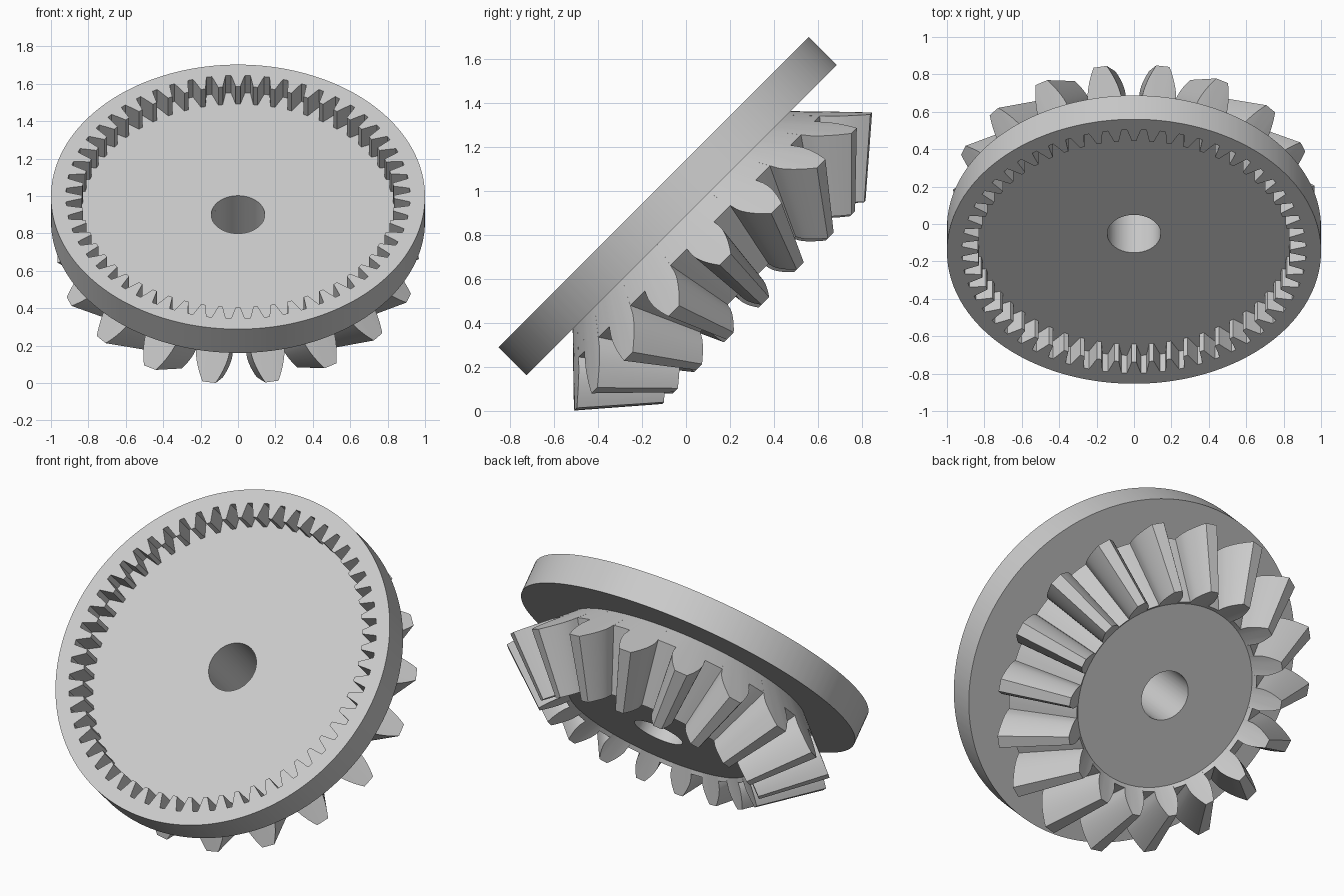
import bpy, math
from mathutils import Matrix, Vector

old = bpy.data.objects.get("Cube")
if old:
    bpy.data.objects.remove(old, do_unlink=True)

grey = bpy.data.materials.new("light grey")
grey.diffuse_color = (0.6, 0.6, 0.6, 1)
grey.use_nodes = True
grey.node_tree.nodes["Principled BSDF"].inputs["Base Color"].default_value = (0.6, 0.6, 0.6, 1)

# Both gears share one axis, tilted back by 45 degrees
PLACE = Matrix.Translation((0, -0.147, 0.995)) @ Matrix.Rotation(math.radians(45), 4, "X")
HOLE = 0.143
RING_BACK = -0.18


def polar(angle, radius, height):
    return Vector((radius * math.cos(angle), radius * math.sin(angle), height))


def circle(angles, radius, height):
    return [polar(a, radius, height) for a in angles]


def closed_shell(name, loops):
    """Join equal loops one after another, and the last to the first."""
    n, count = len(loops[0]), len(loops)
    verts = [v for loop in loops for v in loop]
    faces = []
    for i in range(count):
        a, b = i * n, (i + 1) % count * n
        for j in range(n):
            k = (j + 1) % n
            faces.append((a + j, a + k, b + k, b + j))
    mesh = bpy.data.meshes.new(name)
    mesh.from_pydata(verts, [], faces)
    mesh.materials.append(grey)
    obj = bpy.data.objects.new(name, mesh)
    obj.matrix_world = PLACE
    bpy.context.collection.objects.link(obj)
    bpy.ops.object.select_all(action="DESELECT")
    obj.select_set(True)
    bpy.context.view_layer.objects.active = obj
    bpy.ops.object.mode_set(mode="EDIT")
    bpy.ops.mesh.select_all(action="SELECT")
    bpy.ops.mesh.normals_make_consistent(inside=False)
    bpy.ops.object.mode_set(mode="OBJECT")
    bpy.ops.object.shade_smooth_by_angle(angle=math.radians(18))
    return obj


def repeat_tooth(teeth, half, phase=0.0):
    """Repeat a half tooth, given root to tip as (half angle, ...), around the axis."""
    full = [(-h[0], *h[1:]) for h in half] + [h for h in reversed(half)]
    step = math.tau / teeth
    return [(phase + t * step + p[0], *p[1:]) for t in range(teeth) for p in full]


# Ring gear: shallow dish with inward teeth
TEETH = 56
pitch = math.tau / TEETH
flank = [(0.36, 0.92), (0.28, 0.89), (0.2, 0.86), (0.13, 0.835)]
outline = repeat_tooth(TEETH, [(f * pitch, r) for f, r in flank])
angles = [p[0] for p in outline]
FLOOR = -0.134
closed_shell("ring_gear", [
    circle(angles, 1, RING_BACK),
    circle(angles, 1, 0),
    [polar(a, r, 0) for a, r in outline],
    [polar(a, r, FLOOR) for a, r in outline],
    circle(angles, HOLE, FLOOR),
    circle(angles, HOLE, RING_BACK),
])

# Bevel gear: involute teeth laid on the back cone, tapering to the apex
TEETH = 18
MODULE = 0.0996
PITCH_R = TEETH * MODULE / 2
PITCH_Z = -0.377
APEX = PITCH_Z - PITCH_R
SLOPE = math.sqrt(0.5)
virtual_r = PITCH_R / SLOPE
base_r = virtual_r * math.cos(math.radians(20))


def involute(r):
    a = math.acos(min(1, base_r / r))
    return math.tan(a) - a


half = [(math.pi / TEETH * 0.9, -1.25 * MODULE)]
STEPS = 9
for i in range(STEPS + 1):
    rise = MODULE * (-1.25 + 2.25 * i / STEPS)
    r = virtual_r + rise
    width = r * (math.pi * MODULE / 4 / virtual_r + involute(virtual_r) - involute(r))
    half.append((width / (PITCH_R + rise * SLOPE), rise))

outline = repeat_tooth(TEETH, half, math.radians(0.8))
angles = [p[0] for p in outline]
heel = [polar(a, PITCH_R + d * SLOPE, PITCH_Z - d * SLOPE) for a, d in outline]
apex = Vector((0, 0, APEX))
toe = [apex + (v - apex) * 0.683 for v in heel]
DISC_Z = -0.58
closed_shell("bevel_gear", [
    circle(angles, 0.702, RING_BACK),
    heel,
    toe,
    circle(angles, 0.535, DISC_Z),
    circle(angles, HOLE, DISC_Z),
    circle(angles, HOLE, RING_BACK),
])
